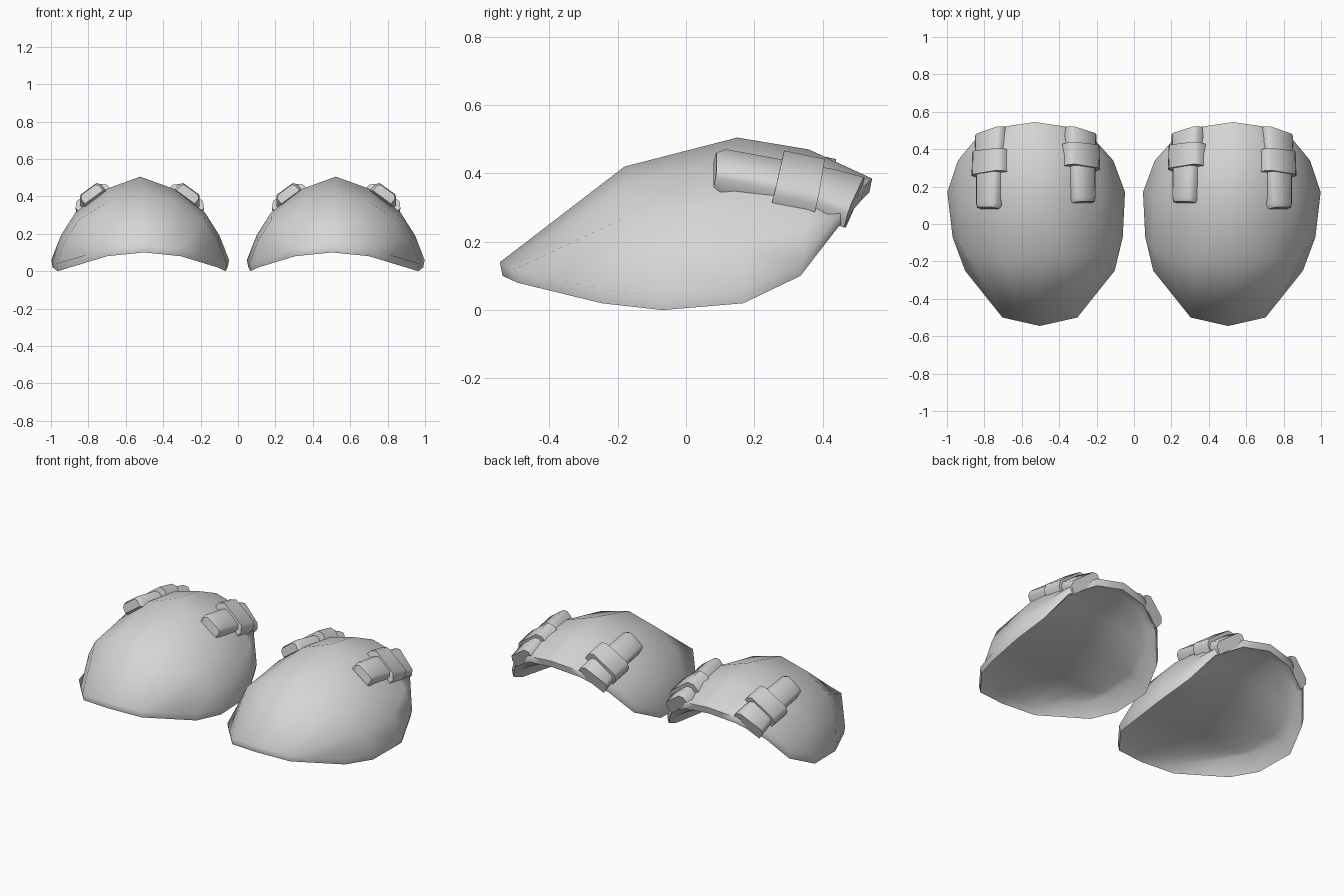
import bpy
import bmesh
import math
from mathutils import Vector

if "Cube" in bpy.data.objects:
    bpy.data.objects.remove(bpy.data.objects["Cube"], do_unlink=True)

grey = bpy.data.materials.new("light_grey")
grey.use_nodes = True
grey.diffuse_color = (0.67, 0.67, 0.67, 1)
grey.node_tree.nodes["Principled BSDF"].inputs["Base Color"].default_value = (0.67, 0.67, 0.67, 1)


def make_object(name, bm, angle):
    """Finish a mesh: outward normals, smooth shading, grey material."""
    bmesh.ops.recalc_face_normals(bm, faces=bm.faces)
    mesh = bpy.data.meshes.new(name)
    bm.to_mesh(mesh)
    bm.free()
    mesh.materials.append(grey)
    ob = bpy.data.objects.new(name, mesh)
    bpy.context.collection.objects.link(ob)
    bpy.ops.object.select_all(action="DESELECT")
    ob.select_set(True)
    bpy.context.view_layer.objects.active = ob
    bpy.ops.object.shade_smooth_by_angle(angle=math.radians(angle))


def refine(pts, straight):
    """Add a smooth (or straight) midpoint between neighbouring points."""
    ext = [2 * pts[0] - pts[1]] + pts + [2 * pts[-1] - pts[-2]]
    out = []
    for i in range(1, len(pts)):
        a, b, c, d = ext[i - 1:i + 3]
        out += [b, (b + c) / 2 if straight else (9 * (b + c) - a - d) / 16]
    return out + [pts[-1]]


# Shell rows, front to back: centre x, underside heights (edge, middle),
# then (half width, y, z) at rim, shoulder and ridge
ROWS = [
    (0.503, (0.095, 0.13), (0.40, -0.25, 0.06), (0.20, -0.50, 0.12), (0, -0.545, 0.14)),
    (0.515, (0.10, 0.16), (0.455, -0.07, 0.04), (0.335, -0.17, 0.275), (0, -0.18, 0.42)),
    (0.523, (0.10, 0.20), (0.475, 0.17, 0.06), (0.345, 0.14, 0.315), (0, 0.15, 0.505)),
    (0.526, (0.15, 0.27), (0.415, 0.34, 0.14), (0.285, 0.36, 0.345), (0, 0.36, 0.47)),
    (0.53, (0.26, 0.34), (0.32, 0.45, 0.28), (0.17, 0.52, 0.36), (0, 0.545, 0.385)),
]


def skin(bm, grid):
    for a, b in zip(grid, grid[1:]):
        for i in range(len(a) - 1):
            bm.faces.new((a[i], a[i + 1], b[i + 1], b[i]))


def border(g):
    return g[0] + [r[-1] for r in g[1:]] + g[-1][-2::-1] + [r[0] for r in g[-2:0:-1]]


def bridge(bm, a, b):
    for i in range(len(a)):
        j = (i + 1) % len(a)
        bm.faces.new((a[i], a[j], b[j], b[i]))


def build_shell(side):
    bm = bmesh.new()
    outer, under = [], []
    for r, (cx, (edge, middle), *half) in enumerate(ROWS):
        left = [Vector((cx - w, y, z)) for w, y, z in half]
        right = [Vector((cx + w, y, z)) for w, y, z in half[:2]][::-1]
        row = refine(left + right, r in (0, len(ROWS) - 1))
        outer.append([bm.verts.new((p.x * side, p.y, p.z)) for p in row])
        # Shallow arched underside, inset from the rim
        cap = []
        for p in row:
            t = (p.x - cx) / half[0][0]
            z = middle + (edge - middle) * t * t
            cap.append(bm.verts.new(((cx + (p.x - cx) * 0.88) * side, p.y * 0.91, z)))
        under.append(cap)
    skin(bm, outer)
    skin(bm, under)
    # Blunt rim lip between the outer skin and the underside
    rim = []
    for v in border(outer):
        x = v.co.x - 0.52 * side
        rim.append(bm.verts.new((0.52 * side + x * 0.985, v.co.y * 0.985, v.co.z - 0.04)))
    bridge(bm, border(outer), rim)
    bridge(bm, rim, border(under))
    make_object(("left" if side > 0 else "right") + "_pad_shell", bm, 75)


def build_bar(name, stations, side, y_map=None):
    """Loft a six-sided bar through (x, y, z, width, thickness, shear) stations."""
    bm = bmesh.new()
    roll = math.radians(36)
    across = Vector((math.cos(roll), 0, -math.sin(roll)))
    up = Vector((math.sin(roll), 0.2, math.cos(roll))).normalized()
    rings = []
    for x, y, z, w, t, shear in stations:
        ring = []
        for a, b in ((-1, -1), (1, -1), (1, 0.4), (0.75, 1), (-0.75, 1), (-1, 0.4)):
            p = Vector((x, y, z)) + across * (a * w / 2) + up * (b * t / 2)
            p.y += shear * a
            if y_map:
                p.x, p.y = 1.05 - p.x, p.y * y_map[0] + y_map[1]
            ring.append(bm.verts.new((p.x * side, p.y, p.z)))
        rings.append(ring)
    for a, b in zip(rings, rings[1:]):
        bridge(bm, a, b)
    bm.faces.new(rings[0][::-1])
    bm.faces.new(rings[-1])
    make_object(name, bm, 50)


STRAP = [
    (0.785, 0.085, 0.415, 0.12, 0.05, 0),
    (0.78, 0.11, 0.412, 0.14, 0.07, 0),
    (0.775, 0.33, 0.37, 0.15, 0.07, 0),
    (0.77, 0.42, 0.345, 0.175, 0.07, -0.015),
    (0.768, 0.495, 0.322, 0.18, 0.07, -0.025),
]
BUCKLE = [
    (0.773, 0.268, 0.385, 0.21, 0.09, -0.014),
    (0.77, 0.39, 0.36, 0.21, 0.09, -0.01),
]

# Two mirrored pads, each with an outer and an inner strap
for side, label in ((1, "left"), (-1, "right")):
    build_shell(side)
    build_bar(f"{label}_outer_strap", STRAP, side)
    build_bar(f"{label}_outer_buckle", BUCKLE, side)
    build_bar(f"{label}_inner_strap", STRAP, side, (0.93, 0.037))
    build_bar(f"{label}_inner_buckle", BUCKLE, side, (1, 0.033))
